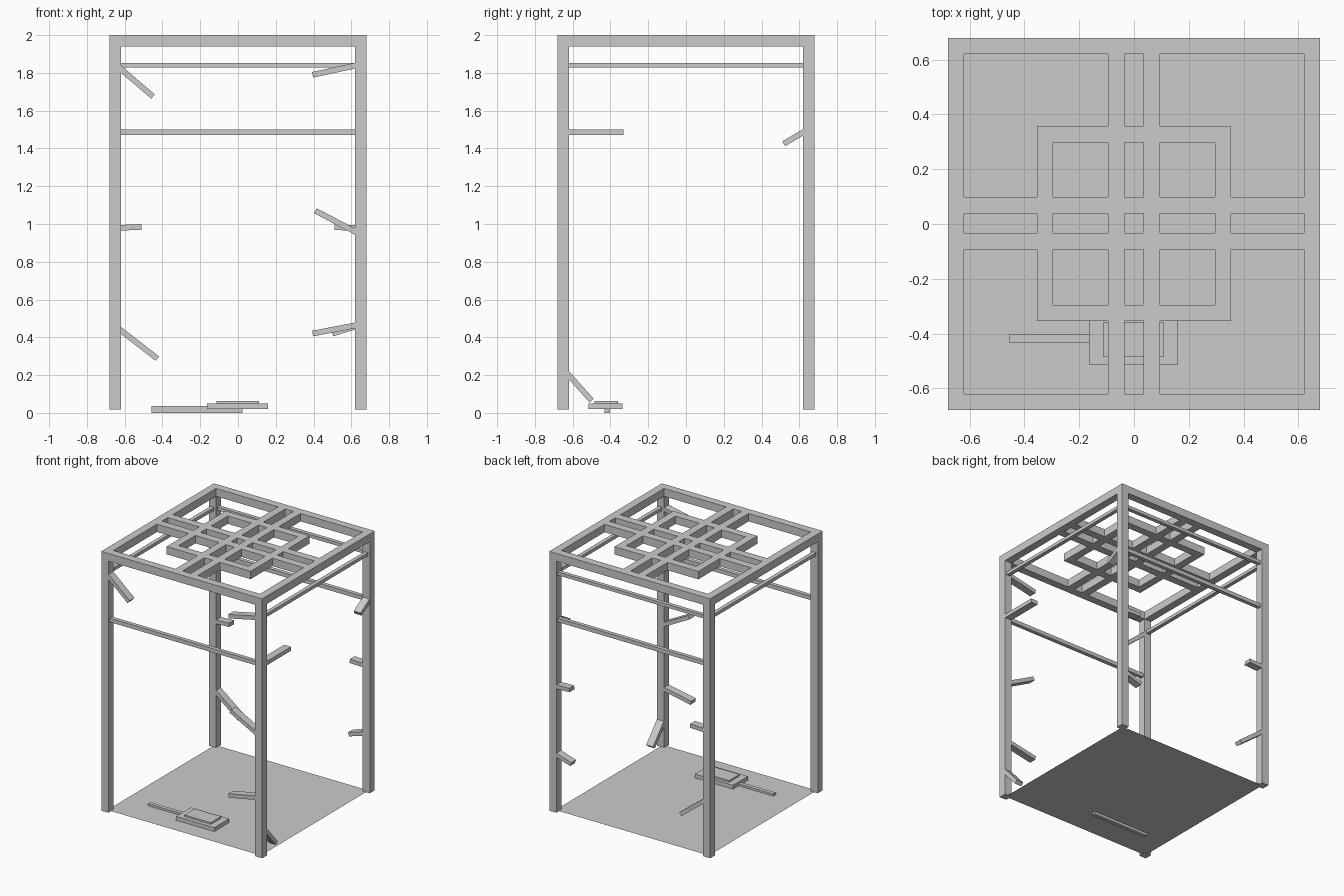
import bpy, bmesh, math
from mathutils import Matrix, Vector

if "Cube" in bpy.data.objects:
    bpy.data.objects.remove(bpy.data.objects["Cube"])

P = 0.65      # post centre line
W = 0.06      # timber width
I = 0.62      # inner face of posts


def finish(bm, name):
    bmesh.ops.recalc_face_normals(bm, faces=bm.faces)
    me = bpy.data.meshes.new(name)
    bm.to_mesh(me)
    bm.free()
    ob = bpy.data.objects.new(name, me)
    bpy.context.collection.objects.link(ob)
    return ob


def box(name, x0, x1, y0, y1, z0, z1):
    bm = bmesh.new()
    m = Matrix.Translation(((x0 + x1) / 2, (y0 + y1) / 2, (z0 + z1) / 2))
    bmesh.ops.create_cube(bm, size=1, matrix=m @ Matrix.Diagonal((x1 - x0, y1 - y0, z1 - z0, 1)))
    return finish(bm, name)


def brace(name, axis, side, a, b):
    """Slanted stub in the plane of one wall; a and b are (along, height)."""
    def pt(p):
        return Vector((p[0], side, p[1])) if axis == 'x' else Vector((side, p[0], p[1]))
    p, q = pt(a), pt(b)
    d = (q - p).normalized()
    p -= d * 0.015                      # tuck the root into the post
    n = Vector((0, 1, 0)) if axis == 'x' else Vector((1, 0, 0))
    rot = Matrix((d, n, d.cross(n))).transposed().to_4x4()
    bm = bmesh.new()
    bmesh.ops.create_cube(bm, size=1, matrix=Matrix.Translation((p + q) / 2) @ rot
                          @ Matrix.Diagonal(((q - p).length, 0.058, 0.03, 1)))
    return finish(bm, name)


# corner posts
for sx in (-1, 1):
    for sy in (-1, 1):
        box("corner_post", sx * P - W / 2, sx * P + W / 2, sy * P - W / 2, sy * P + W / 2, 0.018, 1.94)

# roof lattice: outer frame, inner square ring, two pairs of crossing bars
xs = [-.68, -.62, -.355, -.295, -.095, -.035, .035, .095, .295, .355, .62, .68]
ys = [-.68, -.62, -.355, -.295, -.093, -.032, .038, .098, .298, .358, .62, .68]


def solid(i, j):
    return (i in (0, 10) or j in (0, 10) or i in (4, 6) or j in (4, 6)
            or (i in (2, 8) and 2 <= j <= 8) or (j in (2, 8) and 2 <= i <= 8))


bm = bmesh.new()
grid = [[bm.verts.new((x, y, 1.94)) for y in ys] for x in xs]
faces = [bm.faces.new((grid[i][j], grid[i + 1][j], grid[i + 1][j + 1], grid[i][j + 1]))
         for i in range(11) for j in range(11) if solid(i, j)]
bmesh.ops.delete(bm, geom=[v for v in bm.verts if not v.link_faces], context='VERTS')
ext = bmesh.ops.extrude_face_region(bm, geom=faces, use_keep_orig=True)
bmesh.ops.translate(bm, vec=(0, 0, 0.06), verts=[g for g in ext["geom"] if isinstance(g, bmesh.types.BMVert)])
finish(bm, "roof_lattice")

# upper rails on the back and both sides
h = 0.015
box("back_upper_rail", -I, I, P - h, P + h, 1.828, 1.853)
for s in (-1, 1):
    box("side_upper_rail", s * P - h, s * P + h, -I, I, 1.828, 1.853)
# middle rails, front and back
for s in (-1, 1):
    box("middle_rail", -I, I, s * P - h, s * P + h, 1.47, 1.50)

# broken stubs on the posts
for name, axis, side, a, b in [
    ("front_left_stub", 'x', -P, (-I, 1.82), (-.45, 1.675)),
    ("front_right_top_stub", 'x', -P, (I, 1.838), (.395, 1.79)),
    ("front_right_mid_stub", 'x', -P, (I, .96), (.41, 1.07)),
    ("front_right_low_stub", 'x', -P, (I, .463), (.395, .42)),
    ("back_left_low_stub", 'x', P, (-I, .437), (-.427, .287)),
    ("back_left_mid_stub", 'x', P, (-I, .98), (-.51, .985)),
    ("back_right_mid_stub", 'x', P, (I, .98), (.51, .983)),
    ("back_right_low_stub", 'x', P, (I, .457), (.50, .42)),
    ("right_back_stub", 'y', P, (I, 1.485), (.517, 1.425)),
    ("right_front_stub", 'y', P, (-I, 1.485), (-.33, 1.485)),
    ("right_front_low_stub", 'y', P, (-I, .20), (-.50, .065)),
]:
    brace(name, axis, side, a, b)

# thin floor sheet
bm = bmesh.new()
bmesh.ops.create_grid(bm, x_segments=1, y_segments=1, size=P, matrix=Matrix.Translation((0, 0, 0.02)))
finish(bm, "floor")

# stepped plinth and the stick lying beside it
box("plinth_base", -.163, .16, -.515, -.335, .02, .05)
box("plinth_top", -.113, .11, -.485, -.36, .05, .063)
box("floor_stick", -.457, .025, -.432, -.402, 0, .036)
